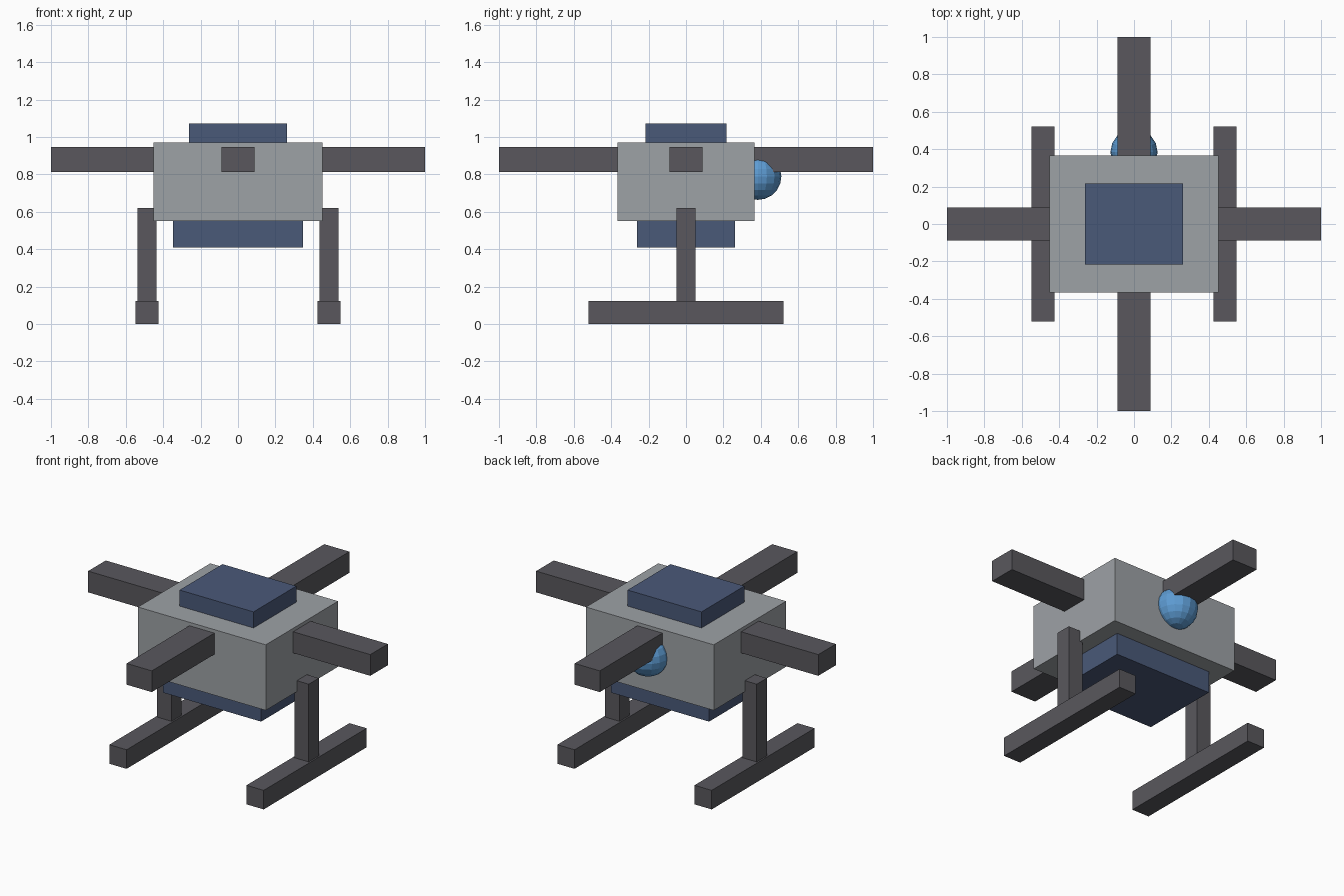
import bpy

if "Cube" in bpy.data.objects:
    bpy.data.objects.remove(bpy.data.objects["Cube"])


def material(name, rgb):
    m = bpy.data.materials.new(name)
    m.diffuse_color = (*rgb, 1)
    m.use_nodes = True
    m.node_tree.nodes["Principled BSDF"].inputs["Base Color"].default_value = m.diffuse_color
    return m


GREY = material("body grey", (0.34, 0.36, 0.38))
DARK = material("dark grey", (0.10, 0.097, 0.11))
NAVY = material("navy blue", (0.068, 0.10, 0.19))
SKY = material("lens blue", (0.11, 0.33, 0.65))


def box(name, x, y, z, mat):
    """Box from (min, max) ranges on each axis."""
    spans = (x, y, z)
    bpy.ops.mesh.primitive_cube_add(size=1, location=[(a + b) / 2 for a, b in spans])
    ob = bpy.context.object
    ob.name = name
    ob.scale = [b - a for a, b in spans]
    bpy.ops.object.transform_apply(location=False, rotation=False, scale=True)
    ob.data.materials.append(mat)
    return ob


# Body with top and belly packs
box("body", (-0.453, 0.453), (-0.366, 0.366), (0.55, 0.97), GREY)
box("top_pack", (-0.262, 0.262), (-0.217, 0.217), (0.965, 1.073), NAVY)
box("belly_pack", (-0.347, 0.347), (-0.262, 0.262), (0.41, 0.555), NAVY)

# Four arms
W, Z = (-0.089, 0.089), (0.812, 0.948)
for side, span in (("positive", (0.0, 1.0)), ("negative", (-1.0, 0.0))):
    s = 1 if side == "positive" else -1
    reach_x = tuple(sorted((s * 0.44, s * 1.0)))
    reach_y = tuple(sorted((s * 0.355, s * 1.0)))
    box("right_arm" if s > 0 else "left_arm", reach_x, W, Z, DARK)
    box("back_arm" if s > 0 else "front_arm", W, reach_y, Z, DARK)

# Landing legs and skids
for s, side in ((1, "right"), (-1, "left")):
    leg_x = tuple(sorted((s * 0.435, s * 0.537)))
    skid_x = tuple(sorted((s * 0.425, s * 0.547)))
    box(side + "_leg", leg_x, (-0.051, 0.051), (0.11, 0.62), DARK)
    box(side + "_skid", skid_x, (-0.521, 0.521), (0.0, 0.122), DARK)

# Faceted camera ball on the back
bpy.ops.mesh.primitive_uv_sphere_add(segments=16, ring_count=10, radius=0.126,
                                     location=(0, 0.384, 0.79))
lens = bpy.context.object
lens.name = "camera_lens"
lens.data.materials.append(SKY)
